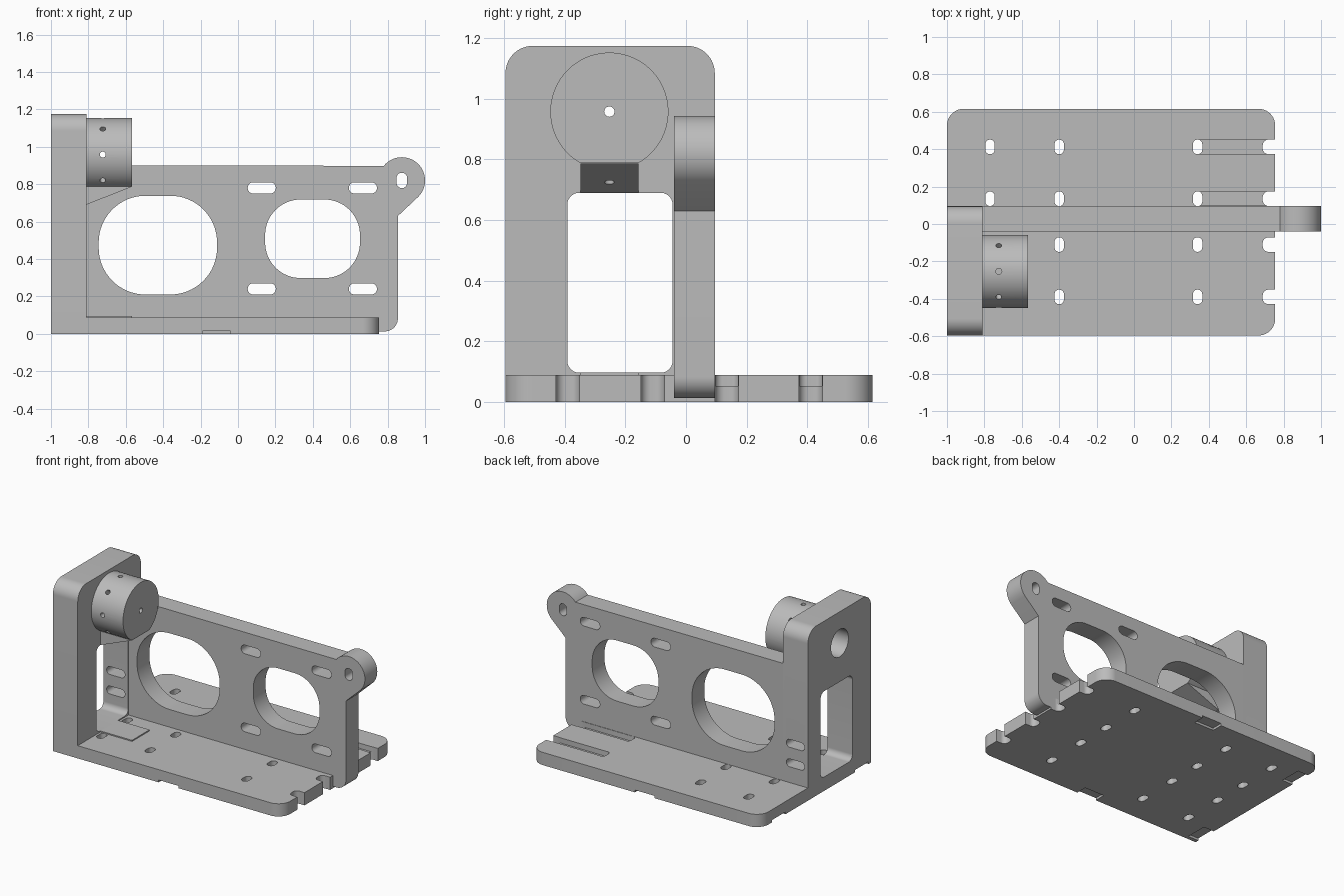
import bpy, bmesh
from math import sin, cos, pi, radians
from mathutils import Matrix, Vector

cube = bpy.data.objects.get("Cube")
if cube:
    bpy.data.objects.remove(cube)

grey = bpy.data.materials.new("plain grey")
grey.use_nodes = True
grey.diffuse_color = (0.5, 0.5, 0.5, 1)
grey.node_tree.nodes["Principled BSDF"].inputs["Base Color"].default_value = (0.5, 0.5, 0.5, 1)


def arc(u, v, r, start, end, steps=16):
    angles = [radians(start + (end - start) * i / steps) for i in range(steps + 1)]
    return [(u + r * cos(a), v + r * sin(a)) for a in angles]


def rounded(u0, u1, v0, v1, radii):
    """Rectangle outline; radii from lower left, counter-clockwise."""
    if not isinstance(radii, tuple):
        radii = (radii,) * 4
    corners = [(u0, v0, 1, 1), (u1, v0, -1, 1), (u1, v1, -1, -1), (u0, v1, 1, -1)]
    outline = []
    for i, (u, v, su, sv) in enumerate(corners):
        r = radii[i]
        if r:
            outline += arc(u + su * r, v + sv * r, r, 180 + 90 * i, 270 + 90 * i)
        else:
            outline.append((u, v))
    return outline


def slot(u, v, width, height):
    r = min(width, height) / 2 - 0.0005
    return rounded(u - width / 2, u + width / 2, v - height / 2, v + height / 2, r)


def prism(name, outline, axis, low, high):
    """Extrude a flat outline along one axis."""
    place = {"X": lambda u, v, d: (d, u, v),
             "Y": lambda u, v, d: (u, d, v),
             "Z": lambda u, v, d: (u, v, d)}[axis]
    bm = bmesh.new()
    a = [bm.verts.new(place(u, v, low)) for u, v in outline]
    b = [bm.verts.new(place(u, v, high)) for u, v in outline]
    bm.faces.new(a)
    bm.faces.new(b)
    for i in range(len(a)):
        j = (i + 1) % len(a)
        bm.faces.new((a[i], a[j], b[j], b[i]))
    bmesh.ops.recalc_face_normals(bm, faces=bm.faces)
    mesh = bpy.data.meshes.new(name)
    bm.to_mesh(mesh)
    bm.free()
    obj = bpy.data.objects.new(name, mesh)
    bpy.context.collection.objects.link(obj)
    mesh.materials.append(grey)
    return obj


def cut(obj, outline, axis, low, high, turn=None):
    """Subtract a prism from a part."""
    cutter = prism("cutter", outline, axis, low, high)
    cutter.hide_render = True
    if turn:
        cutter.data.transform(turn)
    mod = obj.modifiers.new("cut", "BOOLEAN")
    mod.operation, mod.solver, mod.object = "DIFFERENCE", "EXACT", cutter
    graph = bpy.context.evaluated_depsgraph_get()
    mesh = bpy.data.meshes.new_from_object(obj.evaluated_get(graph))
    obj.modifiers.clear()
    obj.data = mesh
    bpy.data.objects.remove(cutter)


FRONT, BACK, LEFT, INNER = -0.596, 0.616, -1.0, -0.81
WALL_FRONT, WALL_BACK, DECK = -0.04, 0.095, 0.088

# Base plate with mounting holes, open end notches and channels
base = prism("base_plate", rounded(LEFT, 0.755, FRONT, BACK, (0, 0.09, 0.09, 0.09)), "Z", 0, DECK)
for y in (0.412, 0.135, -0.11, -0.39):
    for x in (-0.77, -0.4, 0.34):
        cut(base, slot(x, y, 0.05, 0.078), "Z", -0.1, 0.2)
    cut(base, rounded(0.688, 0.85, y - 0.039, y + 0.039, 0.032), "Z", -0.1, 0.2)
for y in (0.412, 0.135):
    cut(base, rounded(0.34, 0.85, y - 0.037, y + 0.037, 0), "Z", 0.052, 0.2)

# Shallow recesses under the plate edges
for x0, x1, y0, y1 in ((-0.19, -0.04, -0.7, -0.52), (-0.19, -0.04, 0.54, 0.7),
                       (-1.1, -0.92, 0.34, 0.49), (-1.1, -0.92, -0.57, -0.42)):
    cut(base, rounded(x0, x1, y0, y1, 0), "Z", -0.1, 0.016)

# Long upright wall with a round ear
outline = [(INNER, 0.013)] + arc(0.785, 0.083, 0.07, -90, 0) + [(0.855, 0.63)]
outline += arc(0.876, 0.82, 0.124, -45, 141, 40) + [(INNER, 0.9)]
wall = prism("side_wall", outline, "Y", WALL_FRONT, WALL_BACK)
cut(wall, rounded(-0.745, -0.112, 0.21, 0.738, 0.25), "Y", -0.3, 0.3)
cut(wall, rounded(0.145, 0.652, 0.298, 0.718, 0.19), "Y", -0.3, 0.3)
for x in (0.127, 0.668):
    for z in (0.24, 0.78):
        cut(wall, slot(x, z, 0.15, 0.06), "Y", -0.3, 0.3)
cut(wall, slot(0.876, 0.82, 0.056, 0.082), "Y", -0.3, 0.3)

# End post with window, bore and small slots
AXIS_Y, AXIS_Z = -0.253, 0.958
post = prism("end_post", rounded(FRONT, WALL_BACK, DECK, 1.175, (0, 0, 0.09, 0.09)), "X", LEFT, INNER)
cut(post, rounded(-0.392, -0.044, 0.096, 0.69, 0.04), "X", -1.2, -0.7)
for z in (0.225, 0.36):
    cut(post, slot(-0.905, z, 0.14, 0.055), "Y", -0.15, 0.3)
cut(post, arc(AXIS_Y, AXIS_Z, 0.095, 0, 350, 35), "X", -1.2, -0.7)

# Round boss, flattened underneath, with its bore
boss = prism("round_boss", arc(AXIS_Y, AXIS_Z, 0.195, -60.5, 240.5, 64), "X", INNER, -0.567)
cut(boss, arc(AXIS_Y, AXIS_Z, 0.095, 0, 350, 35), "X", -0.9, -0.62)
cut(boss, arc(AXIS_Y, AXIS_Z, 0.017, 0, 345, 23), "X", -0.7, -0.5)

# Sloped support below the boss
support = prism("boss_support", [(INNER, 0.69), (-0.567, 0.787), (INNER, 0.787)],
                "Y", AXIS_Y - 0.096, AXIS_Y + 0.096)

# Radial holes through boss and support
centre = Vector((0, AXIS_Y, AXIS_Z))
for i in range(4):
    turn = Matrix.Translation(centre) @ Matrix.Rotation(i * pi / 4, 4, "X")
    for part in (boss, support) if i == 0 else (boss,):
        cut(part, arc(-0.723, 0, 0.016, 0, 340, 17), "Z", -0.26, 0.26, turn)

# Thin raised pad on the deck
prism("deck_pad", rounded(INNER, -0.567, -0.349, -0.157, 0), "Z", DECK, 0.096)

bpy.ops.object.select_all(action="DESELECT")
for obj in bpy.context.collection.objects:
    if obj.type == "MESH" and grey.name in obj.data.materials:
        obj.select_set(True)
        bpy.context.view_layer.objects.active = obj
bpy.ops.object.shade_smooth_by_angle(angle=radians(30))
